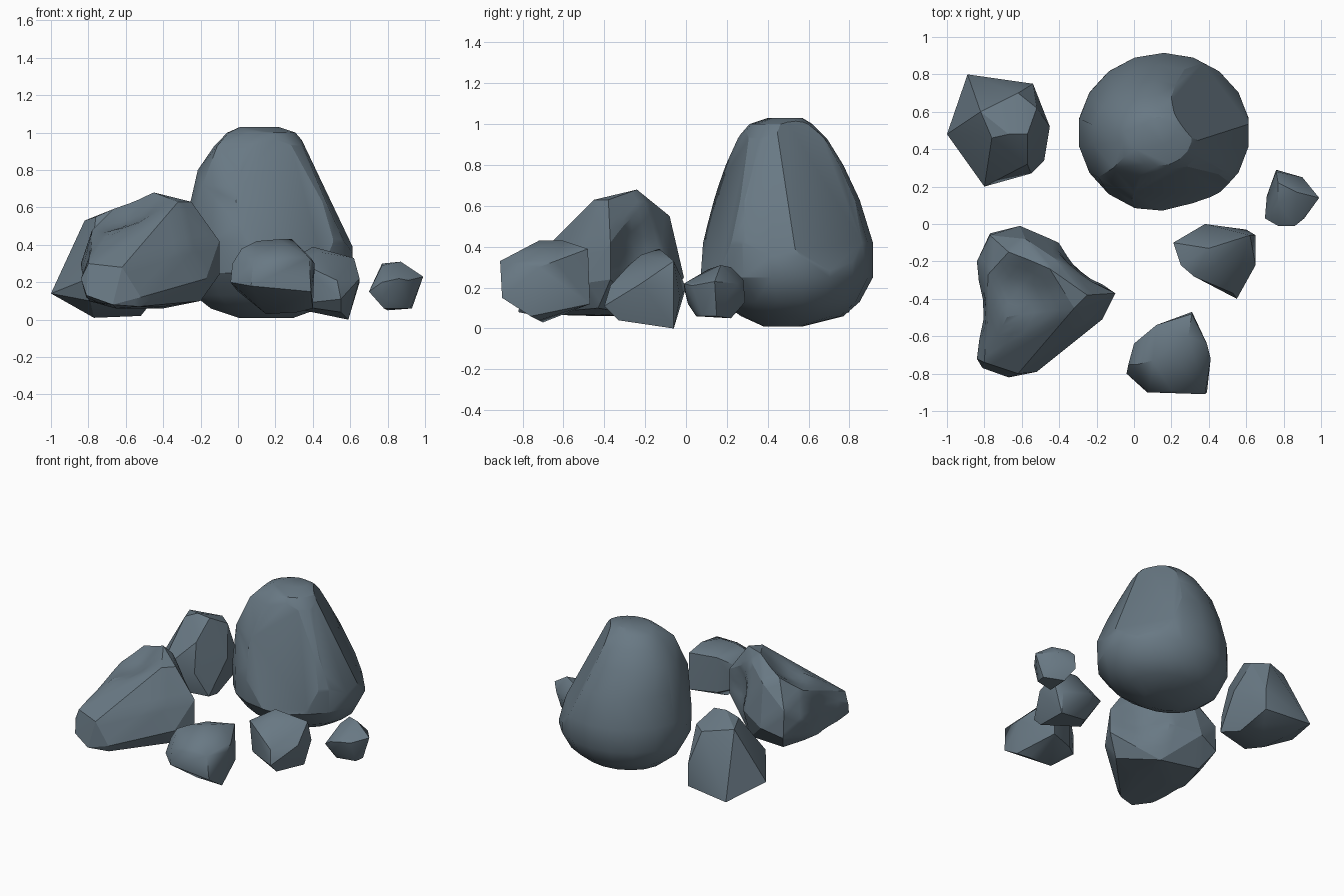
import bpy, bmesh, math
from mathutils import Vector

stone = bpy.data.materials.new("slate_stone")
stone.diffuse_color = (0.14, 0.19, 0.23, 1)


def hull_mesh(points):
    bm = bmesh.new()
    for p in points:
        bm.verts.new(p)
    res = bmesh.ops.convex_hull(bm, input=bm.verts[:])
    junk = {g for g in res["geom_interior"] + res["geom_unused"]
            if isinstance(g, bmesh.types.BMVert)}
    junk |= {v for v in bm.verts if not v.link_faces}
    bmesh.ops.delete(bm, geom=list(junk), context='VERTS')
    bmesh.ops.dissolve_limit(bm, angle_limit=math.radians(3),
                             verts=bm.verts[:], edges=bm.edges[:])
    bmesh.ops.recalc_face_normals(bm, faces=bm.faces[:])
    return bm


def rock(name, points, cuts=(), dents=(), angle=32):
    """Boulder hulled around points, chipped by (point, normal) cuts and
    hollowed by (centre, radius, push) dents."""
    bm = hull_mesh(points)
    for co, no in cuts:
        bmesh.ops.bisect_plane(bm, geom=bm.verts[:] + bm.edges[:] + bm.faces[:],
                               plane_co=co, plane_no=Vector(no).normalized(),
                               clear_outer=True)
        pts = [v.co.copy() for v in bm.verts]
        bm.free()
        bm = hull_mesh(pts)
    if dents:
        bmesh.ops.triangulate(bm, faces=bm.faces[:])
        bmesh.ops.subdivide_edges(bm, edges=bm.edges[:], cuts=4, use_grid_fill=True)
        for c, r, push in dents:
            for v in bm.verts:
                t = (v.co - Vector(c)).length / r
                if t < 1:
                    v.co += Vector(push) * (1 - t * t) ** 2
    me = bpy.data.meshes.new(name)
    bm.to_mesh(me)
    bm.free()
    ob = bpy.data.objects.new(name, me)
    bpy.context.collection.objects.link(ob)
    me.materials.append(stone)
    bpy.ops.object.select_all(action='DESELECT')
    ob.select_set(True)
    bpy.context.view_layer.objects.active = ob
    bpy.ops.object.shade_smooth_by_angle(angle=math.radians(angle))
    return ob


# Large boulder: stacked oval rings (z, x min, x max, y min, y max)
rings = [(0.01, 0.00, 0.30, 0.38, 0.57), (0.06, -0.15, 0.44, 0.27, 0.77),
         (0.13, -0.24, 0.55, 0.17, 0.85), (0.25, -0.30, 0.62, 0.07, 0.915),
         (0.42, -0.30, 0.62, 0.06, 0.915), (0.63, -0.26, 0.53, 0.11, 0.85),
         (0.80, -0.22, 0.44, 0.18, 0.77), (0.93, -0.13, 0.37, 0.25, 0.69),
         (1.00, -0.06, 0.31, 0.31, 0.62), (1.03, 0.04, 0.22, 0.42, 0.57)]
N = 18
# fuller shoulder on the front left
pts = [(-.19, .25, .72), (-.11, .30, .93), (-.05, .36, 1.0), (.01, .40, 1.03)]
for z, x0, x1, y0, y1 in rings:
    for i in range(N):
        a = 2 * math.pi * (i + 0.5) / N
        pts.append(((x0 + x1) / 2 + (x1 - x0) / 2 * math.cos(a),
                    (y0 + y1) / 2 + (y1 - y0) / 2 * math.sin(a), z))
rock("large_boulder", pts, [
    ((0.20, 0.28, 0.92), (0.26, -0.93, 0.27)),     # front chip
    ((0.46, 0.50, 0.715), (0.90, -0.12, 0.41)),    # right chip
    ((0.388, 0.67, 0.615), (0.74, 0.51, 0.43)),    # back right chip
    ((0.55, 0.24, 0.30), (0.72, -0.66, 0.15)),     # front right corner
], angle=30)

# Long sloping boulder, front left
rock("sloping_boulder", [
    (-.84, -.20, .30), (-.77, -.05, .20), (-.77, -.06, .40), (-.61, -.01, .25),
    (-.40, -.10, .30), (-.10, -.37, .42), (-.10, -.37, .24), (-.17, -.51, .22),
    (-.20, -.43, .10), (-.52, -.79, .12), (-.53, -.77, .07), (-.67, -.82, .08),
    (-.81, -.77, .13), (-.84, -.72, .22), (-.80, -.74, .30), (-.62, -.80, .28),
    (-.67, -.15, .59), (-.45, -.24, .68), (-.25, -.38, .63), (-.32, -.45, .63),
    (-.58, -.08, .55), (-.40, -.20, .62), (-.68, -.50, .48), (-.78, -.27, .48),
    (-.48, -.61, .42), (-.27, -.54, .39), (-.40, -.50, .07), (-.82, -.42, .10),
    (-.70, -.15, .08), (-.40, -.20, .06), (-.65, -.40, .06)],
    dents=[((-.60, -.36, .57), .22, (.01, .02, -.05)),   # top scoop
           ((-.25, -.22, .35), .22, (-.04, -.04, 0)),    # back right hollow
           ((-.84, -.46, .22), .24, (.04, 0, 0))],       # left waist
    angle=25)

# Angular boulder, back left
rock("angular_boulder", [
    (-1.0, .48, .14), (-.89, .80, .08), (-.54, .75, .09), (-.54, .75, .25),
    (-.45, .52, .30), (-.48, .34, .07), (-.80, .20, .22), (-.55, .27, .25),
    (-.82, .60, .53), (-.76, .46, .55), (-.67, .48, .59), (-.57, .48, .58),
    (-.52, .62, .50), (-.62, .70, .50), (-.77, .45, .01), (-.52, .50, .02),
    (-.60, .65, .04), (-.79, .23, .10), (-.57, .32, .46)], angle=28)

# Blocky stone, front
rock("blocky_stone", [
    (-.04, -.80, .20), (-.03, -.75, .30), (.00, -.64, .30), (.00, -.64, .15),
    (.02, -.75, .38), (.12, -.54, .38), (.12, -.54, .12), (.31, -.48, .39),
    (.31, -.47, .12), (.39, -.64, .33), (.41, -.72, .30), (.40, -.76, .06),
    (.38, -.91, .33), (.39, -.90, .15), (.20, -.89, .34), (.08, -.90, .30),
    (.07, -.90, .18), (.10, -.73, .42), (.22, -.72, .43), (.29, -.60, .43),
    (.15, -.70, .03), (.32, -.72, .04)], angle=40)

# Wedge stone, right
rock("wedge_stone", [
    (.21, -.10, .25), (.25, -.22, .30), (.38, .00, .20), (.60, -.03, .15),
    (.62, -.06, .33), (.65, -.06, .20), (.65, -.22, .22), (.55, -.40, .11),
    (.53, -.37, .21), (.40, -.13, .39), (.44, -.22, .36), (.59, -.06, .00),
    (.35, -.10, .05), (.55, -.33, .04), (.28, -.23, .08), (.32, -.28, .31)])

# Small pebble, far right
rock("small_pebble", [
    (.70, .03, .15), (.71, .15, .17), (.76, .29, .13), (.76, .28, .24),
    (.90, .25, .22), (.99, .14, .23), (.91, .03, .21), (.86, -.01, .22),
    (.77, -.01, .20), (.77, .01, .12), (.77, .11, .29), (.87, .17, .31),
    (.77, .22, .30), (.78, .05, .06), (.92, .08, .06), (.93, .15, .06),
    (.80, .22, .05)], angle=40)
